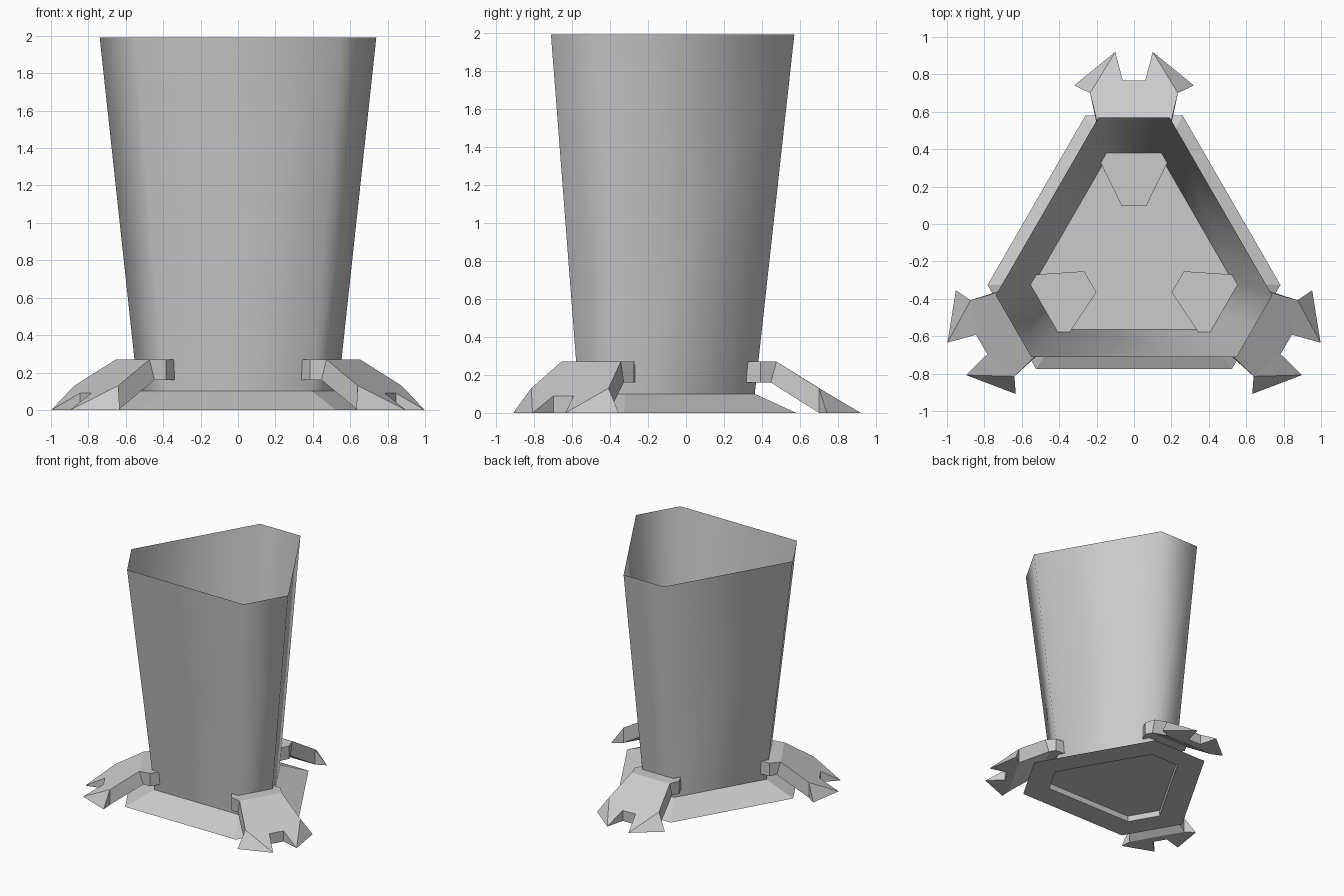
import bpy, bmesh
from math import radians, sin, cos

if "Cube" in bpy.data.objects:
    bpy.data.objects.remove(bpy.data.objects["Cube"])

CY = -0.174  # centre of the three-fold symmetry


def new_object(name, bm):
    bmesh.ops.recalc_face_normals(bm, faces=bm.faces[:])
    me = bpy.data.meshes.new(name)
    bm.to_mesh(me)
    bm.free()
    ob = bpy.data.objects.new(name, me)
    ob.location = (0, CY, 0)
    bpy.context.collection.objects.link(ob)
    return ob


def ring(bm, r, h, z):
    """Truncated triangle: corner faces at distance r, half width h."""
    out = []
    for a in (0, 120, 240):
        c, s = cos(radians(a)), sin(radians(a))
        for x in (h, -h):
            out.append(bm.verts.new((x * c - r * s, x * s + r * c, z)))
    return out


def bridge(bm, lo, hi):
    n = len(lo)
    for i in range(n):
        j = (i + 1) % n
        bm.faces.new((lo[i], lo[j], hi[j], hi[i]))


# Open tapering vessel wall, smooth shaded
bm = bmesh.new()
bridge(bm, ring(bm, 0.536, 0.142, 0.1), ring(bm, 0.744, 0.19, 1.99))
for f in bm.faces:
    f.smooth = True
new_object("vessel_wall", bm)

# Bevelled base plate with a shallow recess underneath
bm = bmesh.new()
rings = [ring(bm, *p) for p in ((0.536, 0.142, 0.1), (0.754, 0.26, 0),
                                (0.56, 0.137, 0), (0.56, 0.137, 0.05))]
for lo, hi in zip(rings, rings[1:]):
    bridge(bm, lo, hi)
bm.faces.new(rings[0])
bm.faces.new(rings[-1])
new_object("base_plate", bm)

# Clawed foot: half of the points, mirrored across x
POINTS = {
    "a": (0.065, 0.27, 0.27), "b": (0.21, 0.565, 0.27), "c": (0.18, 0.65, 0.27),
    "d": (0.235, 0.874, 0.13), "e": (0.06, 0.94, 0.09),
    "A": (0.065, 0.27, 0.16), "B": (0.21, 0.565, 0.16), "C": (0.18, 0.62, 0.16),
    "D": (0.235, 0.874, 0), "E": (0.06, 0.94, 0),
    "S": (0.32, 0.915, 0), "T": (0.1, 1.094, 0),
}
SIDES = ["abBA", "bcCB", "cdDC", "dSD", "dTS", "deT", "eET", "DSTE"]
SPANS = ["abc", "cde", "ABC", "CD", "DE", "eE", "aA"]

bm = bmesh.new()
right = {k: bm.verts.new(p) for k, p in POINTS.items()}
left = {k: bm.verts.new((-x, y, z)) for k, (x, y, z) in POINTS.items()}
for keys in SIDES:
    for side in (right, left):
        bm.faces.new([side[k] for k in keys])
for keys in SPANS:
    bm.faces.new([right[k] for k in keys] + [left[k] for k in reversed(keys)])
foot = new_object("back_foot", bm)

# Two more feet around the centre
for name, angle in (("front_left_foot", 120), ("front_right_foot", 240)):
    ob = foot.copy()
    ob.name = name
    ob.rotation_euler.z = radians(angle)
    bpy.context.collection.objects.link(ob)
